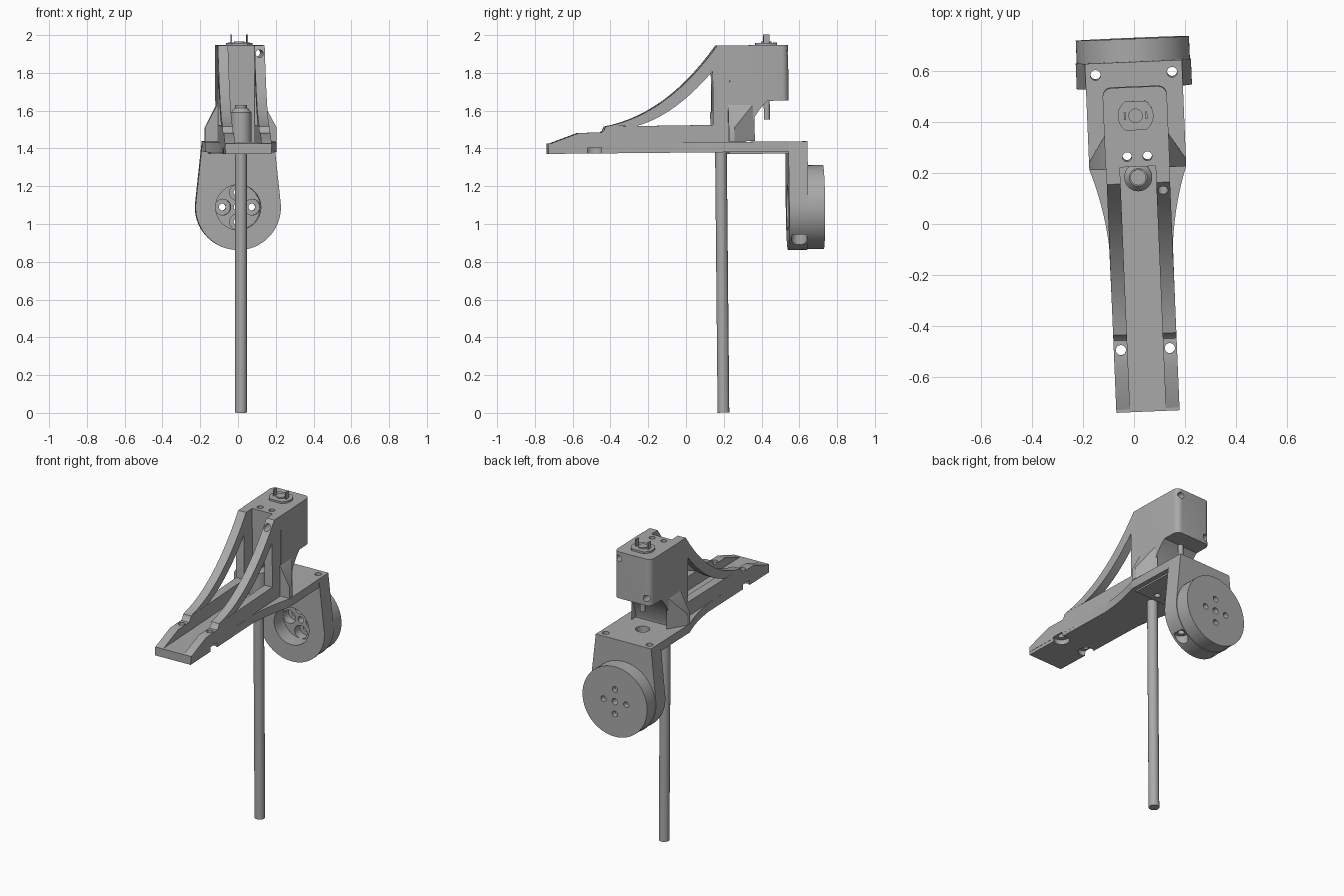
import bpy, bmesh
from math import radians, sin, cos, pi
from mathutils import Matrix, Vector

if "Cube" in bpy.data.objects:
    bpy.data.objects.remove(bpy.data.objects["Cube"])

grey = bpy.data.materials.new("plain grey")
grey.use_nodes = True
GREY = (0.4, 0.4, 0.4, 1)
grey.diffuse_color = GREY
grey.node_tree.nodes["Principled BSDF"].inputs["Base Color"].default_value = GREY

# The whole assembly is turned and pitched slightly
PIVOT = Vector((0, 0.2, 1.4))
POSE = (Matrix.Translation((0.024, 0, 0)) @ Matrix.Rotation(radians(2.4), 4, 'Z')
        @ Matrix.Translation(PIVOT) @ Matrix.Rotation(radians(0.55), 4, 'X')
        @ Matrix.Translation(-PIVOT))


def make(name, bm):
    bmesh.ops.recalc_face_normals(bm, faces=bm.faces[:])
    mesh = bpy.data.meshes.new(name)
    bm.to_mesh(mesh)
    bm.free()
    mesh.materials.append(grey)
    ob = bpy.data.objects.new(name, mesh)
    bpy.context.collection.objects.link(ob)
    return ob


def place(axis, p, d):
    if axis == 'x':
        return (d, p[0], p[1])
    if axis == 'y':
        return (p[0], d, p[1])
    return (p[0], p[1], d)


def prism_bm(pts, axis, a, b):
    bm = bmesh.new()
    lo = [bm.verts.new(place(axis, p, a)) for p in pts]
    hi = [bm.verts.new(place(axis, p, b)) for p in pts]
    n = len(pts)
    bm.faces.new(lo)
    bm.faces.new(hi)
    for i in range(n):
        j = (i + 1) % n
        bm.faces.new((lo[i], lo[j], hi[j], hi[i]))
    return bm


def prism(name, pts, axis, a, b):
    return make(name, prism_bm(pts, axis, a, b))


def arc(c, r, a0, a1, n):
    return [(c[0] + r * cos(a0 + (a1 - a0) * i / n), c[1] + r * sin(a0 + (a1 - a0) * i / n))
            for i in range(n + 1)]


def rod(name, c, r, axis, a, b, n=32):
    return prism(name, arc(c, r, 0, 2 * pi, n)[:-1], axis, a, b)


def curve(p, c, q, n=14):
    return [tuple((1 - t) ** 2 * p[k] + 2 * t * (1 - t) * c[k] + t * t * q[k] for k in (0, 1))
            for t in (i / n for i in range(n + 1))]


def rect(x0, y0, x1, y1):
    return [(x0, y0), (x1, y0), (x1, y1), (x0, y1)]


def cut(ob, cutters):
    bpy.context.view_layer.objects.active = ob
    for c in cutters:
        c.hide_render = True
        m = ob.modifiers.new("cut", 'BOOLEAN')
        m.operation = 'DIFFERENCE'
        m.solver = 'EXACT'
        m.object = c
        bpy.ops.object.modifier_apply(modifier=m.name)
        bpy.data.objects.remove(c)


def hole(x, y, r, z0, z1):
    return rod("cutter", (x, y), r, 'z', z0, z1, 24)


SIDES = (-1, 1)
BASE, TOP, LID = 1.38, 1.437, 1.945
BACK = 0.636

# Base plate, flared towards the back
flare = [(0.122, -0.735)] + curve((0.125, -0.08), (0.14, 0.08), (0.19, 0.22)) + [(0.19, BACK)]
outline = flare + [(-x, y) for x, y in reversed(flare)]
plate = prism("base_plate", outline, 'z', BASE, TOP - 0.003)
cuts = [hole(0, 0.43, 0.042, 1.3, 1.5)]
for s in SIDES:
    cuts += [hole(s * 0.096, -0.49, 0.02, 1.3, 1.6), hole(s * 0.096, -0.49, 0.046, 1.3, 1.41),
             hole(s * 0.15, 0.59, 0.02, 1.3, 1.6), hole(s * 0.04, 0.27, 0.018, 1.3, 1.5)]
cut(plate, cuts)

# Thin pad below the plate
pad = prism("underside_pad", rect(-0.16, 0.22, 0.16, 0.535), 'z', 1.37, BASE)
cut(pad, [hole(0, 0.43, 0.042, 1.3, 1.5)]
    + [hole(s * 0.04, 0.27, 0.018, 1.3, 1.5) for s in SIDES])

# Side rails, posts and curved arms
ARM_TOP, ARM_LOW, HEEL = (0.165, LID), (0.14, 1.81), (-0.43, 1.522)
rail_profile = [(-0.735, TOP - 0.007), (-0.57, 1.49), (-0.452, 1.49), (-0.44, 1.5), HEEL,
                (0.14, 1.525), (0.14, 1.4), (-0.735, 1.4)]
post_profile = [(0.14, 1.4), ARM_LOW, ARM_TOP, (0.23, LID), (0.23, 1.4)]
arm_profile = (curve(HEEL, (-0.1, 1.58), ARM_TOP)
               + curve(ARM_LOW, (-0.06, 1.58), (-0.262, 1.524)))
for s, side in zip(SIDES, ("right", "left")):
    span = (s * 0.07, s * 0.124)
    rail = prism(side + "_rail", rail_profile, 'x', *span)
    cut(rail, [hole(s * 0.096, -0.49, 0.02, 1.3, 1.6), hole(s * 0.096, -0.49, 0.046, 1.3, 1.41)])
    post = prism(side + "_post", post_profile, 'x', *span)
    arm = prism(side + "_arm", arm_profile, 'x', *span)
    if s > 0:
        for part in (post, arm):
            cut(part, [rod("cutter", (0.095, 1.903), 0.02, 'y', 0, 0.4, 24)])

    # Gusset flaring from post to plate
    bm = bmesh.new()
    for x, y, z in ((0.12, 0.22, TOP), (0.12, 0.36, TOP), (0.19, 0.22, TOP), (0.19, 0.25, TOP),
                    (0.19, 0.22, 1.51), (0.19, 0.25, 1.51), (0.12, 0.22, 1.64), (0.12, 0.36, 1.64)):
        bm.verts.new((s * x, y, z))
    bmesh.ops.convex_hull(bm, input=bm.verts[:])
    make(side + "_gusset", bm)

# Housing on a concave pedestal, with rounded back corners
profile = ([(0.23, TOP - 0.01), (0.31, TOP - 0.01)] + curve((0.31, TOP), (0.34, 1.57), (0.43, 1.65))
           + [(0.542, 1.65), (0.542, LID), (0.23, LID)])
bm = prism_bm(profile, 'x', -0.126, 0.126)
corners = [e for e in bm.edges if all(v.co.y > 0.54 for v in e.verts)
           and abs(e.verts[0].co.z - e.verts[1].co.z) > 0.1]
bmesh.ops.bevel(bm, geom=corners, offset=0.035, segments=6, profile=0.5, affect='EDGES')
housing = make("housing", bm)
cut(housing, [hole(s * 0.04, 0.27, 0.018, 1.3, 2.1) for s in SIDES]
    + [rod("cutter", (s * 0.095, z), 0.02, 'y', 0.2 if s > 0 else 0.4, 0.7, 24)
       for s, z in ((1, 1.903), (-1, 1.695))])

# Output shaft below the housing
rod("housing_shaft", (0, 0.43), 0.016, 'z', 1.55, 1.7)

# Connector cap and pins on top
cap = [p for a in (-0.95, pi - 0.95) for p in arc((0, 0.43), 0.07, a, a + 1.9, 10)]
prism("connector_cap", cap, 'z', LID - 0.01, 1.957)
rod("connector_boss", (0, 0.43), 0.028, 'z', 1.95, 1.965)
for s, side in zip(SIDES, ("right", "left")):
    prism(side + "_pin", rect(s * 0.042 - 0.004, 0.415, s * 0.042 + 0.004, 0.445), 'z', 1.95, 2.0)

# Long rod held by a tapered socket
ROD = (0, 0.185)
rod("long_rod", ROD, 0.031, 'z', 0.001, 1.63)
rod("rod_socket", ROD, 0.055, 'z', 1.4, 1.59)
bm = bmesh.new()
bmesh.ops.create_cone(bm, cap_ends=True, segments=32, radius1=0.055, radius2=0.035, depth=0.025,
                      matrix=Matrix.Translation((*ROD, 1.6025)))
make("socket_collar", bm)

# Hanging bracket with round lower end
HUB = (0, 1.085)
shape = arc(HUB, 0.226, radians(172), radians(368), 40)
shape += [(0.19, TOP - 0.003), (-0.19, TOP - 0.003)]
bracket = prism("motor_bracket", shape, 'y', 0.535, BACK)
cuts = [rod("cutter", HUB, 0.12, 'y', 0.4, 0.8)]
for s in SIDES:
    cuts += [hole(s * 0.15, 0.59, 0.02, 0.7, 1.6), hole(s * 0.15, 0.59, 0.042, 0.7, 0.94)]
cut(bracket, cuts)

# Motor disc with a bolt pattern
disc = rod("motor_disc", HUB, 0.222, 'y', BACK - 0.002, 0.725, 64)
cuts = [rod("cutter", HUB, 0.02, 'y', 0.5, 0.9, 24)]
for i in range(4):
    c = (0.078 * cos(i * pi / 2), HUB[1] + 0.078 * sin(i * pi / 2))
    cuts += [rod("cutter", c, 0.018, 'y', 0.5, 0.9, 24), rod("cutter", c, 0.042, 'y', 0.5, 0.69, 24)]
cut(disc, cuts)

# Pose everything and shade the round surfaces
bpy.ops.object.select_all(action='DESELECT')
for ob in bpy.context.collection.objects:
    if ob.type == 'MESH' and grey.name in ob.data.materials:
        ob.data.transform(POSE)
        ob.select_set(True)
        bpy.context.view_layer.objects.active = ob
bpy.ops.object.shade_smooth_by_angle(angle=radians(30))
